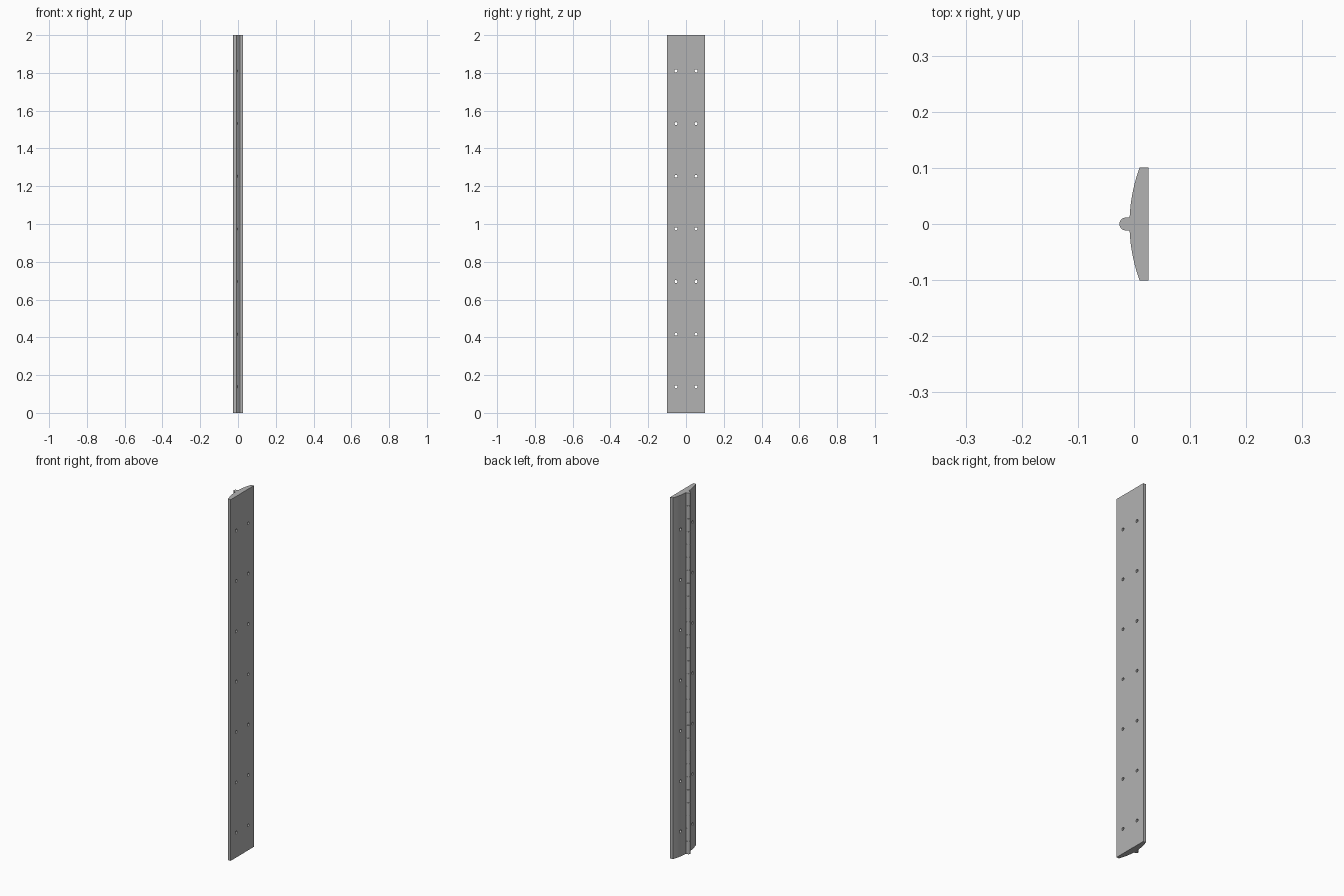
import bpy
import bmesh
from math import pi, sin, cos

if "Cube" in bpy.data.objects:
    bpy.data.objects.remove(bpy.data.objects["Cube"])

LENGTH = 2.0
HALF_WIDTH = 0.101
FACE_X = 0.026
EDGE_X = 0.01
CROWN_X = -0.008

grey = bpy.data.materials.new("plain_grey")
grey.use_nodes = True
colour = (0.45, 0.45, 0.45, 1)
grey.diffuse_color = colour
grey.node_tree.nodes["Principled BSDF"].inputs["Base Color"].default_value = colour


def extrude_profile(name, profile, z0, z1):
    """Make a solid by extruding an x-y outline upwards."""
    bm = bmesh.new()
    face = bm.faces.new([bm.verts.new((x, y, z0)) for x, y in profile])
    top = bmesh.ops.extrude_face_region(bm, geom=[face])["geom"]
    verts = [v for v in top if isinstance(v, bmesh.types.BMVert)]
    bmesh.ops.translate(bm, verts=verts, vec=(0, 0, z1 - z0))
    bmesh.ops.recalc_face_normals(bm, faces=bm.faces)
    return add_object(name, bm)


def add_object(name, bm):
    mesh = bpy.data.meshes.new(name)
    bm.to_mesh(mesh)
    bm.free()
    obj = bpy.data.objects.new(name, mesh)
    bpy.context.collection.objects.link(obj)
    mesh.materials.append(grey)
    return obj


def smooth(obj):
    bpy.ops.object.select_all(action="DESELECT")
    obj.select_set(True)
    bpy.context.view_layer.objects.active = obj
    bpy.ops.object.shade_smooth_by_angle(angle=pi / 6)


# Strip: flat on one side, gently crowned on the other
steps = 24
outline = [(FACE_X, -HALF_WIDTH), (FACE_X, HALF_WIDTH)]
for i in range(steps + 1):
    t = 1 - 2 * i / steps
    outline.append((CROWN_X + (EDGE_X - CROWN_X) * t * t, HALF_WIDTH * t))
strip = extrude_profile("strip", outline, 0, LENGTH)

# Two rows of screw holes through the strip
HOLE_Y, HOLE_R = 0.053, 0.008
hole_bm = bmesh.new()
for row in range(7):
    z = 0.138 + 0.2787 * row
    for side in (-1, 1):
        ring = [(side * HOLE_Y + HOLE_R * cos(a), z + HOLE_R * sin(a))
                for a in (2 * pi * k / 16 for k in range(16))]
        ends = [[hole_bm.verts.new((x, y, h)) for y, h in ring] for x in (-0.05, 0.05)]
        hole_bm.faces.new(ends[0])
        hole_bm.faces.new(ends[1])
        for k in range(16):
            j = (k + 1) % 16
            hole_bm.faces.new((ends[0][k], ends[0][j], ends[1][j], ends[1][k]))
bmesh.ops.recalc_face_normals(hole_bm, faces=hole_bm.faces)
cutter = add_object("hole_cutter", hole_bm)
cutter.hide_render = True

cut = strip.modifiers.new("screw_holes", "BOOLEAN")
cut.operation = "DIFFERENCE"
cut.solver = "EXACT"
cut.object = cutter
bpy.context.view_layer.objects.active = strip
strip.select_set(True)
bpy.ops.object.modifier_apply(modifier=cut.name)
bpy.data.objects.remove(cutter)
smooth(strip)

# Rounded rib down the crown, made of short knuckles with hairline joints
RIB_R, RIB_X = 0.0115, -0.0145
rib = [(0, -RIB_R), (0, RIB_R)]
rib += [(RIB_X - RIB_R * sin(a), RIB_R * cos(a)) for a in (pi * k / 12 for k in range(13))]
COUNT = 28
GAP = 0.001
pitch = (LENGTH + GAP) / COUNT
for i in range(COUNT):
    z = i * pitch
    smooth(extrude_profile(f"rib_knuckle_{i + 1}", rib, z, z + pitch - GAP))
